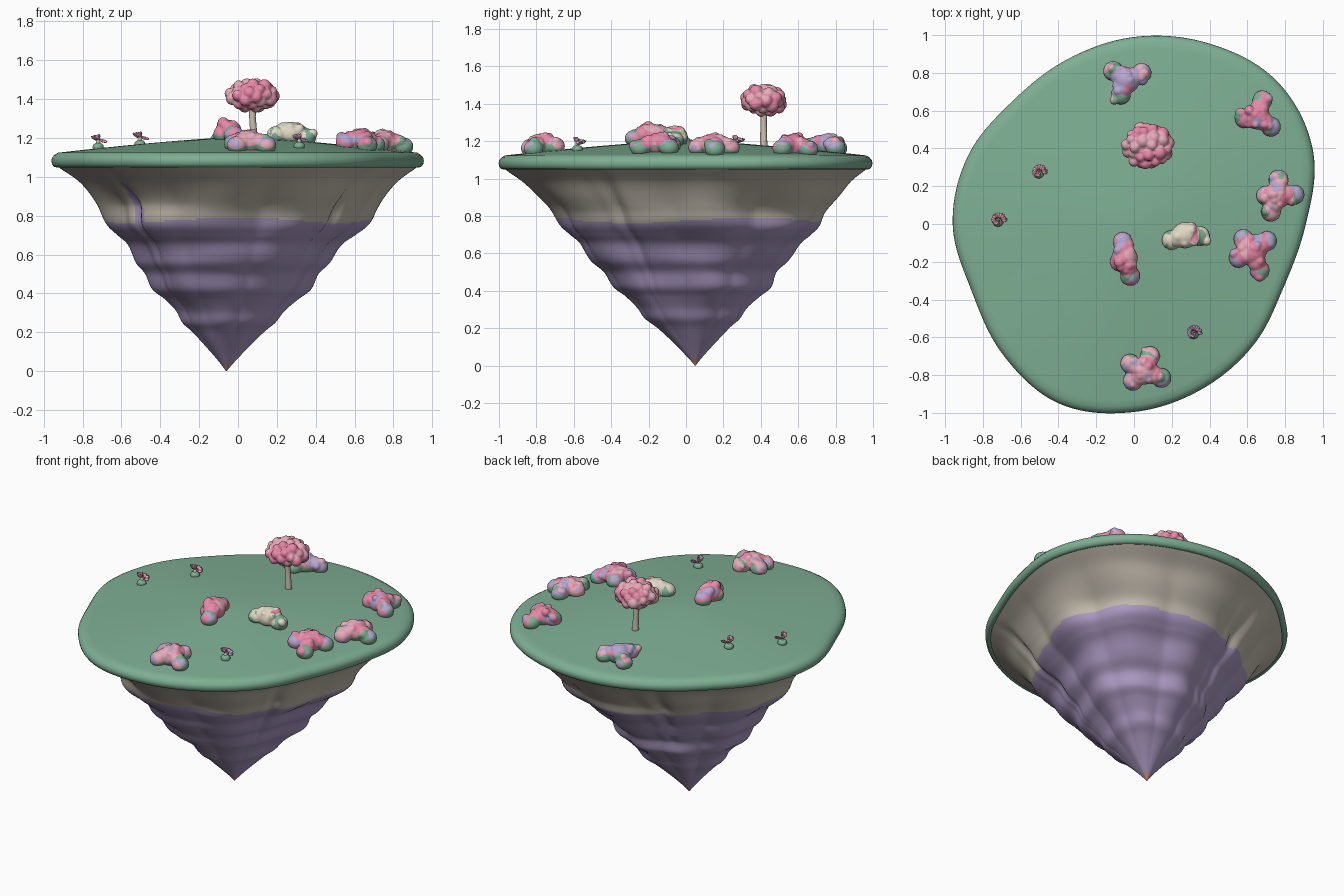
import bpy, bmesh, math, random
from mathutils import Vector, Matrix, noise

if "Cube" in bpy.data.objects:
    bpy.data.objects.remove(bpy.data.objects["Cube"])
random.seed(4)


def material(name, *rgb):
    m = bpy.data.materials.new(name)
    m.use_nodes = True
    m.diffuse_color = (*rgb, 1)
    bsdf = next(n for n in m.node_tree.nodes if n.type == "BSDF_PRINCIPLED")
    bsdf.inputs["Base Color"].default_value = (*rgb, 1)
    return m


GRASS = material("grass_green", .21, .43, .295)
STONE = material("warm_grey_stone", .55, .5, .425)
PURPLE = material("purple_rock", .41, .32, .54)
TIP = material("red_tip", .56, .27, .27)
PINK = material("deep_pink", .8, .25, .39)
BLUSH = material("light_pink", .82, .41, .5)
LILAC = material("lavender", .47, .38, .62)
CREAM = material("cream", .76, .69, .56)
BARK = material("pale_bark", .6, .53, .43)
PLUM = material("plum", .4, .13, .21)


def make_object(name, bm, mats):
    bmesh.ops.recalc_face_normals(bm, faces=bm.faces)
    for f in bm.faces:
        f.smooth = True
    mesh = bpy.data.meshes.new(name)
    bm.to_mesh(mesh)
    bm.free()
    for m in mats:
        mesh.materials.append(m)
    ob = bpy.data.objects.new(name, mesh)
    bpy.context.collection.objects.link(ob)
    return ob


def loft(name, rings, mats, rule=None):
    """Skin a stack of closed rings, capped at both ends."""
    bm = bmesh.new()
    rows = [[bm.verts.new(p) for p in ring] for ring in rings]
    n = len(rows[0])
    for a, b in zip(rows, rows[1:]):
        for i in range(n):
            j = (i + 1) % n
            bm.faces.new((a[i], a[j], b[j], b[i]))
    bm.faces.new(rows[0])
    bm.faces.new(rows[-1])
    if rule:
        for f in bm.faces:
            f.material_index = rule(f.calc_center_median())
    return make_object(name, bm, mats)


def spline(a, b, c, d, t):
    return b + t * (c - a) / 2 + t * t * (a - 2.5 * b + 2 * c - d / 2) + t ** 3 * (1.5 * (b - c) + (d - a) / 2)


# Island outline: radius at sixteen equal angles
RADII = [.91, 1.025, 1.07, 1.035, .99, .94, .915, .95, .96, .93, .98, 1.03, .995, .945, .9, .86]


def outline(angle):
    u = (angle / math.tau % 1) * len(RADII)
    i = int(u)
    return spline(*[RADII[(i + k) % len(RADII)] for k in (-1, 0, 1, 2)], u - i)


def dome(t):
    return 1.12 + .085 * (1 - t ** 1.3)


def ground(x, y):
    return dome(math.hypot(x, y) / outline(math.atan2(y, x)))


SEGMENTS = 180
ANGLES = [math.tau * i / SEGMENTS for i in range(SEGMENTS)]


def outline_ring(scale, z):
    return [Vector((math.cos(a), math.sin(a), 0)) * outline(a) * scale + Vector((0, 0, z)) for a in ANGLES]


# Grass cap with a rounded lip
lip = [(.95, 1.06), (.972, 1.048), (.987, 1.052), (.997, 1.066), (1, 1.082), (.997, 1.097), (.985, 1.112)]
lip += [(t, dome(t)) for t in (.965, .93, .85, .75, .6, .45, .3, .15, .02)]
loft("grass_cap", [outline_ring(s, z) for s, z in lip], [GRASS])

# Hanging rock: ledged profile, scalloped sides and a few creases
PROFILE = [(1.065, .985), (1.04, .95), (.98, .865), (.9, .79), (.83, .735), (.75, .695), (.7, .64), (.65, .575),
           (.56, .51), (.5, .445), (.42, .41), (.37, .35), (.31, .29), (.25, .25), (.2, .19), (.11, .1),
           (.04, .035), (0, .002)]
CREASES = [math.radians(d) for d in (-137, -35, 112)]


def angle_gap(a, b):
    return abs((a - b + math.pi) % math.tau - math.pi)


def rock_ring(z, scale):
    drop = 1 - z / 1.065
    fade = min(1, drop * 5) * min(1, z * 4)
    cut = .06 * max(0, min(1, z * 2 - .6))
    ring = []
    for a in ANGLES:
        c, s = math.cos(a), math.sin(a)
        bump = .07 * noise.noise((c * 1.6, s * 1.6, z * 5)) + .045 * abs(math.sin(a * 5 + .6)) - .028
        for crease in CREASES:
            bump -= cut * math.exp(-(angle_gap(a, crease) / .06) ** 2)
        r = outline(a) * scale * (1 + fade * bump)
        ring.append(Vector((c * r - .06 * drop, s * r + .05 * drop, z)))
    return ring


def rock_colour(p):
    if p.z < .042:
        return 2
    a = math.atan2(p.y, p.x)
    border = .775 + .015 * math.sin(a * 3) + .21 * max(0, 1 - (angle_gap(a, CREASES[0]) / .1) ** 2)
    return 1 if p.z < border else 0


steps = []
for k in range(len(PROFILE) - 1):
    quad = [PROFILE[max(0, min(len(PROFILE) - 1, k + j))] for j in (-1, 0, 1, 2)]
    for t in range(8):
        steps.append([spline(*[q[axis] for q in quad], t / 8) for axis in (0, 1)])
steps.append(PROFILE[-1])
loft("hanging_rock", [rock_ring(z, s) for z, s in steps], [STONE, PURPLE, TIP], rock_colour)


def fused_blobs(name, blobs, mats, rule):
    """Melt spheres (centre, radius, height factor) into one lumpy mass."""
    bm = bmesh.new()
    for centre, r, squash in blobs:
        m = Matrix.Translation(centre) @ Matrix.Diagonal((1, 1, squash, 1))
        bmesh.ops.create_icosphere(bm, subdivisions=3, radius=r, matrix=m)
    ob = make_object(name, bm, [])
    remesh = ob.modifiers.new("fuse", "REMESH")
    remesh.mode = "VOXEL"
    remesh.voxel_size = .006
    soften = ob.modifiers.new("soften", "SMOOTH")
    soften.iterations = 3
    graph = bpy.context.evaluated_depsgraph_get()
    mesh = bpy.data.meshes.new_from_object(ob.evaluated_get(graph))
    ob.modifiers.clear()
    ob.data = mesh
    mesh.materials.clear()
    for m in mats:
        mesh.materials.append(m)
    for p in mesh.polygons:
        p.use_smooth = True
        p.material_index = rule(p.center)


# Flowering bushes: main colour, patch colour, lobe-tip colour, centre, lobe positions
BUSHES = [
    ("back_bush", LILAC, PINK, BLUSH, (-.04, .76), [(-.11, .81), (.04, .8), (-.07, .685)]),
    ("back_left_bush", PINK, BLUSH, LILAC, (.65, .57), [(.68, .655), (.585, .56), (.725, .515)]),
    ("left_bush", BLUSH, PINK, LILAC, (.76, .15), [(.765, .235), (.85, .155), (.7, .15), (.725, .065)]),
    ("front_left_bush", PINK, BLUSH, LILAC, (.63, -.15), [(.58, -.08), (.705, -.09), (.555, -.18), (.665, -.245)]),
    ("middle_bush", PINK, BLUSH, LILAC, (-.05, -.18), [(-.06, -.095), (-.075, -.2), (-.02, -.275)]),
    ("cream_bush", CREAM, PINK, CREAM, (.27, -.06), [(.2, -.085), (.28, -.045), (.35, -.065)]),
    ("front_bush", BLUSH, PINK, LILAC, (.06, -.78), [(.085, -.7), (.145, -.815), (-.005, -.83), (-.02, -.74)]),
]
for name, main, patch, tip, centre, lobes in BUSHES:
    base = ground(*centre)
    blobs = [(Vector((*centre, base + .035)), .07, .9)]
    for x, y in lobes:
        foot = Vector((x, y, ground(x, y) + .024))
        blobs.append((foot, .053, .9))
        crown = Vector((*centre, base + .062))
        blobs.append((foot.lerp(crown, .45), .05, .9))
        for k in range(7):
            p = foot.lerp(crown, random.uniform(-.1, .9))
            jitter = Vector((random.uniform(-.035, .035), random.uniform(-.035, .035), random.uniform(.01, .024)))
            blobs.append((p + jitter, random.uniform(.02, .031), 1))
    reach = max(math.dist(centre, l) for l in lobes)

    def colour(p, centre=centre, base=base, reach=reach):
        n = noise.noise(p * 13)
        far = math.dist(centre, p.xy) / reach
        if far > .65 and p.z - base < .02 + .05 * n:
            return 3
        if far > .95 and n > 0:
            return 3 if noise.noise(p * 17) > -.05 else 2
        if far < .85 and n > .22:
            return 1
        return 2 if n < -.38 else 0

    fused_blobs(name, blobs, [main, patch, tip, GRASS], colour)

# Blossom tree
trunk = []
for k, (z, r) in enumerate([(1.14, .024), (1.19, .02), (1.25, .018), (1.31, .017), (1.36, .02), (1.4, .02)]):
    sway = .078 + .004 * math.sin(k * 1.5)
    trunk.append([Vector((sway + r * math.cos(a), .415 + r * math.sin(a), z)) for a in ANGLES[::12]])
loft("tree_trunk", trunk, [BARK])

core = Vector((.072, .415, 1.42))
crown = [(core, .1, .66)]
COUNT = 40
for k in range(COUNT):
    h = 1 - 2 * (k + .5) / COUNT
    w, a = math.sqrt(1 - h * h), k * 2.4
    d = Vector((w * math.cos(a) * .104, w * math.sin(a) * .1, h * .06))
    crown.append((core + d * random.uniform(.88, 1.1), random.uniform(.026, .038), 1))
fused_blobs("tree_blossom", crown, [PINK, BLUSH], lambda p: int(noise.noise(p * 11) > -.08))

# Small leafy sprigs: green foot, short stem and a spiky crown
SPRIGS = [("right_sprig", BLUSH, -.72, .015), ("back_right_sprig", BLUSH, -.505, .27),
          ("front_sprig", LILAC, .315, -.58)]
for name, light_leaf, x, y in SPRIGS:
    z = ground(x, y)
    bm = bmesh.new()

    def paint(result, index):
        for f in {f for v in result["verts"] for f in v.link_faces}:
            f.material_index = index

    foot = Matrix.Translation((x, y, z + .006)) @ Matrix.Diagonal((1, 1, .8, 1))
    paint(bmesh.ops.create_icosphere(bm, subdivisions=2, radius=.03, matrix=foot), 0)
    paint(bmesh.ops.create_cone(bm, cap_ends=True, segments=8, radius1=.014, radius2=.009, depth=.05,
                                matrix=Matrix.Translation((x, y, z + .025))), 1)
    for k in range(56):
        tilt = .1 + 1.5 * ((k * .618) % 1)
        m = Matrix.Translation((x, y, z + .034)) @ Matrix.Rotation(k * 2.4, 4, "Z") @ Matrix.Rotation(tilt, 4, "Y")
        length = random.uniform(.016, .022) + .014 * math.sin(tilt)
        leaf = m @ Matrix.Translation((0, 0, length)) @ Matrix.Diagonal((.4, .5, 1, 1))
        paint(bmesh.ops.create_icosphere(bm, subdivisions=1, radius=.016, matrix=leaf), 2 + k % 2)
    make_object(name, bm, [GRASS, BARK, PLUM, light_leaf])
